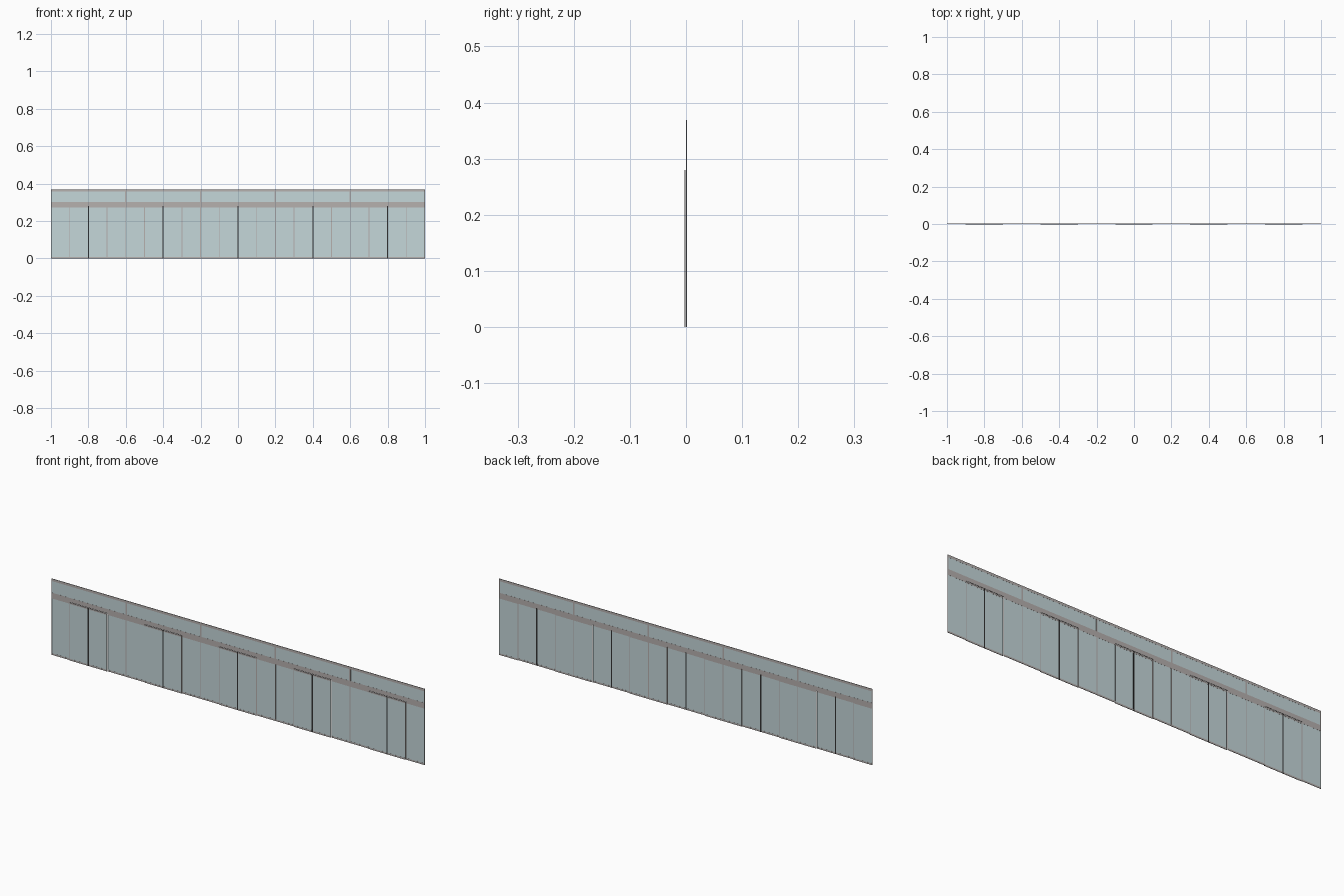
import bpy

if "Cube" in bpy.data.objects:
    bpy.data.objects.remove(bpy.data.objects["Cube"])


def material(name, color):
    m = bpy.data.materials.new(name)
    m.diffuse_color = color
    m.use_nodes = True
    m.node_tree.nodes["Principled BSDF"].inputs["Base Color"].default_value = m.diffuse_color
    return m


GLASS = material("glass", (0.56, 0.68, 0.70, 0.5))
FRAME = material("frame_metal", (0.47, 0.44, 0.43, 1))
SEAL = material("dark_seal", (0.03, 0.03, 0.03, 1))


def box(name, x0, x1, y0, y1, z0, z1, mat):
    bpy.ops.mesh.primitive_cube_add(size=1, location=((x0 + x1) / 2, (y0 + y1) / 2, (z0 + z1) / 2))
    o = bpy.context.object
    o.name = name
    o.scale = (x1 - x0, y1 - y0, z1 - z0)
    bpy.ops.object.transform_apply(location=False, rotation=False, scale=True)
    o.data.materials.append(mat)


def framed_pane(name, x0, x1, z0, z1, y0, y1, side, top, bottom):
    # Glass sits recessed inside four thin frame bars
    inset = (y1 - y0) * 0.2
    box(name + "_glass", x0 + side, x1 - side, y0 + inset, y1 - inset, z0 + bottom, z1 - top, GLASS)
    box(name + "_left_stile", x0, x0 + side, y0, y1, z0, z1, FRAME)
    box(name + "_right_stile", x1 - side, x1, y0, y1, z0, z1, FRAME)
    box(name + "_top_rail", x0 + side, x1 - side, y0, y1, z1 - top, z1, FRAME)
    box(name + "_bottom_rail", x0 + side, x1 - side, y0, y1, z0, z0 + bottom, FRAME)


# Header beam between the doors and the upper windows
box("header_beam", -1, 1, 0.0, 0.002, 0.28, 0.30, FRAME)

# Five upper windows
for i in range(5):
    x = -1 + 0.4 * i
    framed_pane("upper_window", x, x + 0.4, 0.30, 0.369, 0.0, 0.002, 0.004, 0.012, 0.001)

# Five door bays: fixed sidelights at the edges, two forward leaves in the middle
for i in range(5):
    c = -0.8 + 0.4 * i
    for x in (c - 0.2, c + 0.1):
        framed_pane("sidelight", x, x + 0.1, 0, 0.28, 0.0, 0.002, 0.002, 0.007, 0.008)
    for x in (c - 0.1, c):
        framed_pane("door_leaf", x, x + 0.1, 0, 0.28, -0.003, -0.001, 0.002, 0.007, 0.008)
    box("door_seal", c - 0.003, c + 0.003, -0.0031, -0.0009, 0.0, 0.28, SEAL)
